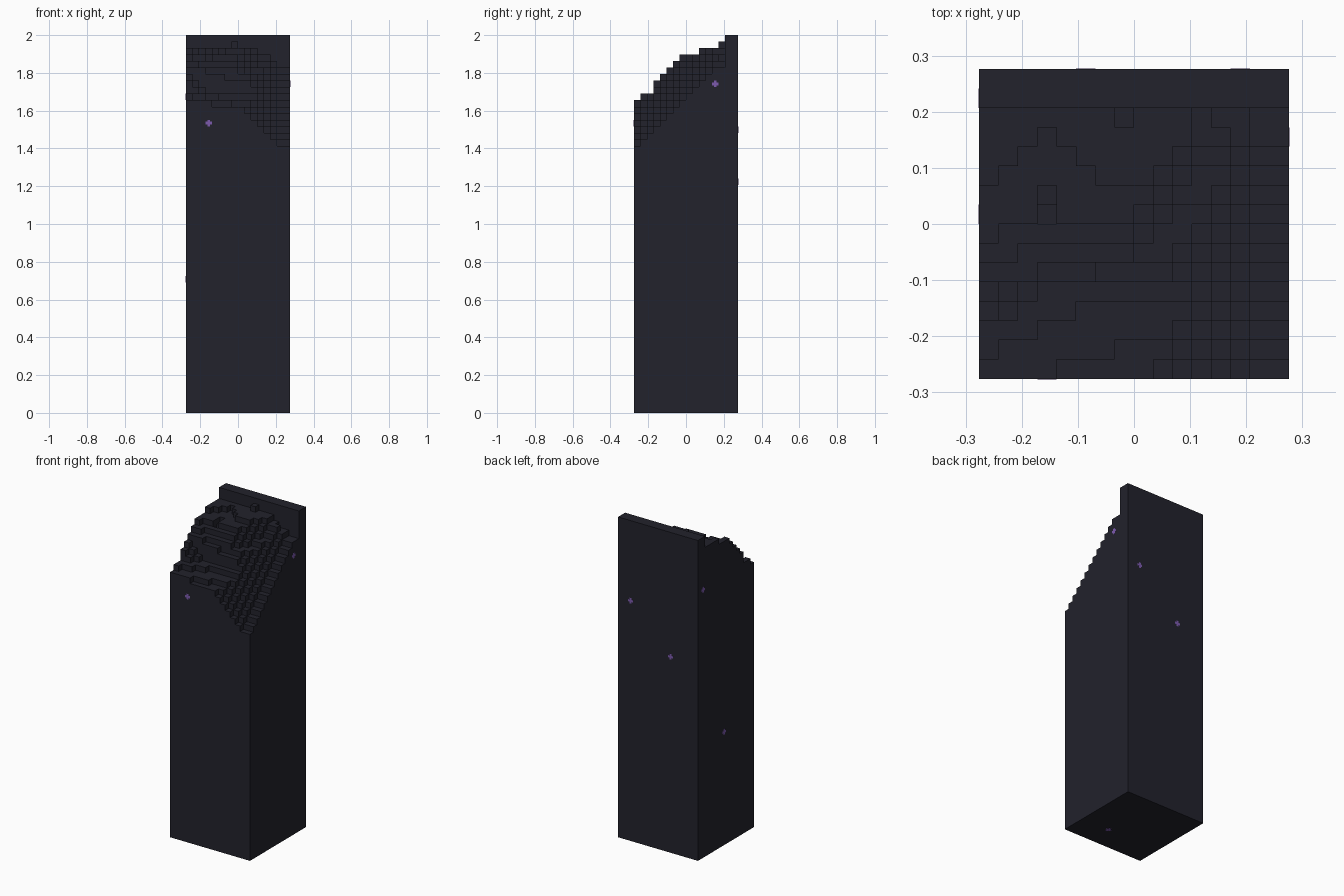
import bpy, bmesh, math
from mathutils import Vector

cube = bpy.data.objects.get("Cube")
if cube:
    bpy.data.objects.remove(cube, do_unlink=True)

N = 16           # blocks across
TALL = 58        # blocks high
V = 2 / TALL     # block size


def material(name, rgb):
    mat = bpy.data.materials.new(name)
    mat.use_nodes = True
    color = (*rgb, 1)
    mat.diffuse_color = color
    bsdf = next(n for n in mat.node_tree.nodes if n.type == 'BSDF_PRINCIPLED')
    bsdf.inputs["Base Color"].default_value = color
    bsdf.inputs["Roughness"].default_value = 0.8
    return mat


stone = material("dark_stone", (0.016, 0.016, 0.025))
purple = material("purple", (0.2, 0.1, 0.42))


def make_object(name, bm, mat):
    mesh = bpy.data.meshes.new(name)
    bm.to_mesh(mesh)
    bm.free()
    mesh.materials.append(mat)
    obj = bpy.data.objects.new(name, mesh)
    bpy.context.collection.objects.link(obj)
    return obj


# Front terraces: starting height of each row and the columns where it drops a block
terraces = [
    (48, (4,)), (49, (1, 7)), (49, (3, 10)), (51, (1, 2, 5)),
    (52, (1, 2, 3)), (53, (3, 6, 10)), (54, (2,)), (55, (1, 9)),
]


def height(c, r):
    """Height in blocks of the broken top at column c, row r."""
    if not (0 <= c < N and 0 <= r < N):
        return 0
    if r >= N - 2:                      # intact back wall
        return TALL
    if (c, r) == (7, 13):               # lone block against the wall
        return 57
    if r < len(terraces):
        start, drops = terraces[r]
        level = start - sum(c >= d for d in drops)
    else:                               # upper shelf with a V-shaped dip
        level = 55 if abs(c - 3) <= 12 - r else 56
        if c == 3 and r in (8, 9):
            level = 45 + r
    # worn slope falling to the left front corner
    edge = min(53, 41 + r)
    slope = 0.85 - 0.03 * max(0, r - 5)
    return min(level, math.floor(edge + (N - 1 - c) * slope + 0.1))


# Pillar body: column tops plus the exposed walls between columns
bm = bmesh.new()


def quad(*points):
    half = N / 2
    bm.faces.new([bm.verts.new(((x - half) * V, (y - half) * V, z * V))
                  for x, y, z in points])


for c in range(N):
    for r in range(N):
        h = height(c, r)
        quad((c, r, h), (c + 1, r, h), (c + 1, r + 1, h), (c, r + 1, h))
        corners = [(c, r), (c + 1, r), (c + 1, r + 1), (c, r + 1)]
        steps = [(0, -1), (1, 0), (0, 1), (-1, 0)]
        for i, (dx, dy) in enumerate(steps):
            low = height(c + dx, r + dy)
            if low < h:
                a, b = corners[i], corners[(i + 1) % 4]
                quad((*a, low), (*b, low), (*b, h), (*a, h))
quad((0, 0, 0), (0, N, 0), (N, N, 0), (N, 0, 0))
bmesh.ops.remove_doubles(bm, verts=bm.verts, dist=V / 100)
make_object("broken_pillar", bm, stone)


# Small purple plus-shaped marks, as thin plates on the faces
def mark(name, normal, c, r, h):
    normal = Vector(normal)
    centre = Vector((c + 0.5 - N / 2, r + 0.5 - N / 2, h + 0.5)) * V
    centre += normal * V / 2            # from block centre to its outer face
    turn = normal.to_track_quat('Z', 'Y').to_matrix().to_4x4()
    arm, rim = V / 2, V * 0.2
    outline = [(rim, arm), (rim, rim), (arm, rim)]
    plate = bmesh.new()
    points = []
    for k in range(4):                  # one corner of the plus per quarter turn
        for x, y in reversed(outline):
            for _ in range(k):
                x, y = -y, x
            points.append(plate.verts.new((x, y, -0.001)))
    face = plate.faces.new(points)
    top = bmesh.ops.extrude_face_region(plate, geom=[face])["geom"]
    raised = [v for v in top if isinstance(v, bmesh.types.BMVert)]
    bmesh.ops.translate(plate, verts=raised, vec=(0, 0, 0.002))
    bmesh.ops.recalc_face_normals(plate, faces=plate.faces)
    bmesh.ops.transform(plate, matrix=turn, verts=plate.verts)
    bmesh.ops.translate(plate, vec=centre, verts=plate.verts)
    make_object(name, plate, purple)


last = N - 1
mark("front_mark", (0, -1, 0), 3, 0, 44)
mark("left_mark", (1, 0, 0), last, 12, 50)
mark("back_mark_upper", (0, 1, 0), 13, last, 43)
mark("back_mark_lower", (0, 1, 0), 5, last, 35)
mark("right_mark_upper", (-1, 0, 0), 0, 14, 48)
mark("right_mark_lower", (-1, 0, 0), 0, 8, 20)
mark("base_mark", (0, 0, -1), 10, 4, 0)
